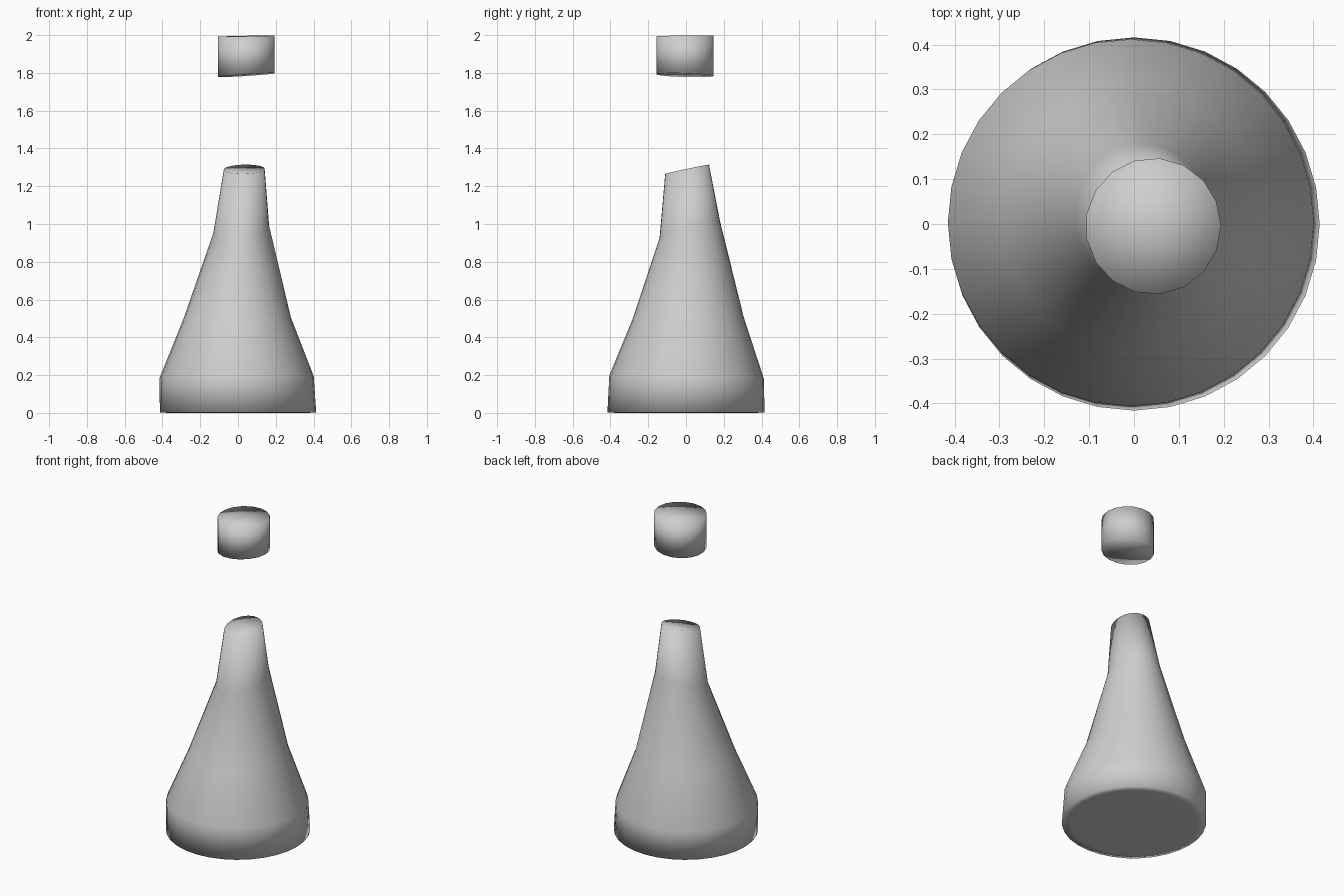
import bpy, bmesh
from math import sin, cos, tau

cube = bpy.data.objects.get("Cube")
if cube:
    bpy.data.objects.remove(cube)

grey = bpy.data.materials.new("plain grey")
grey.use_nodes = True
colour = (0.62, 0.62, 0.62, 1)
grey.diffuse_color = colour
grey.node_tree.nodes["Principled BSDF"].inputs["Base Color"].default_value = colour


def loft(name, sides, rings):
    """Closed smooth loft; each ring is (cx, cy, z, rx, ry, slope_x, slope_y)."""
    bm = bmesh.new()
    loops = []
    for cx, cy, z, rx, ry, sx, sy in rings:
        loop = []
        for i in range(sides):
            dx, dy = rx * cos(tau * i / sides), ry * sin(tau * i / sides)
            loop.append(bm.verts.new((cx + dx, cy + dy, z + sx * dx + sy * dy)))
        loops.append(loop)
    for low, high in zip(loops, loops[1:]):
        for i in range(sides):
            j = (i + 1) % sides
            bm.faces.new((low[i], low[j], high[j], high[i]))
    # Close both ends with a fan around a centre point
    for loop, ring in ((loops[0], rings[0]), (loops[-1], rings[-1])):
        centre = bm.verts.new(ring[:3])
        for i in range(sides):
            bm.faces.new((loop[i], loop[(i + 1) % sides], centre))
    bmesh.ops.recalc_face_normals(bm, faces=bm.faces)
    for face in bm.faces:
        face.smooth = True
    mesh = bpy.data.meshes.new(name)
    bm.to_mesh(mesh)
    bm.free()
    mesh.materials.append(grey)
    obj = bpy.data.objects.new(name, mesh)
    bpy.context.collection.objects.link(obj)
    return obj


# Tapering body with a slanted top
loft("tapered_body", 32, [
    (0, 0, 0, 0.37, 0.37, 0, 0),
    (0, 0, 0.003, 0.414, 0.416, 0, 0),
    (-0.007, 0.003, 0.19, 0.408, 0.409, 0.01, -0.02),
    (-0.005, 0.01, 0.5, 0.285, 0.295, 0.02, 0.03),
    (0.017, 0.02, 0.97, 0.148, 0.16, 0.13, 0.28),
    (0.033, 0.006, 1.29, 0.108, 0.116, 0.02, 0.21),
])

# Short floating cylinder above the body
loft("floating_cap", 17, [
    (0.043, -0.005, 1.788, 0.151, 0.152, 0.067, -0.03),
    (0.043, -0.005, 1.995, 0.151, 0.152, 0.02, 0.01),
])
